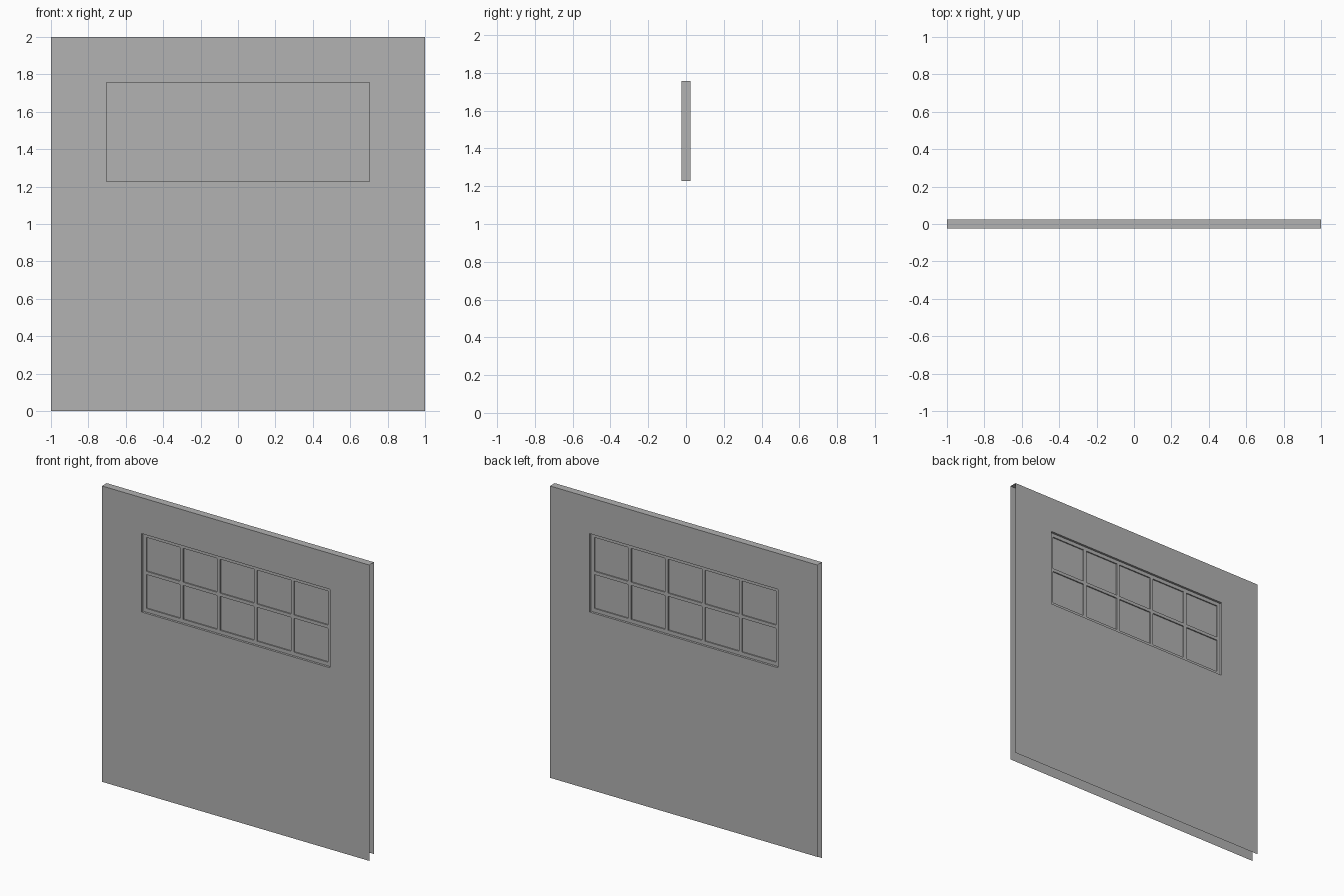
import bpy
import bmesh

if "Cube" in bpy.data.objects:
    bpy.data.objects.remove(bpy.data.objects["Cube"], do_unlink=True)

THICK = 0.05
HALF_W, HEIGHT = 1.0, 2.0
WIN_X, WIN_LOW, WIN_HIGH = 0.704, 1.227, 1.757   # window opening
BORDER, BAR = 0.025, 0.022                       # frame border and glazing bars
COLS, ROWS = 5, 2

grey = bpy.data.materials.new("plain grey")
grey.use_nodes = True
grey.diffuse_color = (0.445, 0.445, 0.445, 1)
grey.node_tree.nodes["Principled BSDF"].inputs["Base Color"].default_value = (0.445, 0.445, 0.445, 1)


def slab(xs, zs, thickness, is_hole):
    """Grid of cells in the xz plane with holes, extruded evenly about y = 0."""
    bm = bmesh.new()
    verts = [[bm.verts.new((x, -thickness / 2, z)) for z in zs] for x in xs]
    for i in range(len(xs) - 1):
        for j in range(len(zs) - 1):
            if not is_hole(i, j):
                bm.faces.new((verts[i][j], verts[i + 1][j],
                              verts[i + 1][j + 1], verts[i][j + 1]))
    front = bm.faces[:]
    new = bmesh.ops.extrude_face_region(bm, geom=front, use_keep_orig=True)["geom"]
    for v in new:
        if isinstance(v, bmesh.types.BMVert):
            v.co.y = thickness / 2
    bmesh.ops.recalc_face_normals(bm, faces=bm.faces[:])
    return bm


def finish(bm, name):
    mesh = bpy.data.meshes.new(name)
    bm.to_mesh(mesh)
    bm.free()
    mesh.materials.append(grey)
    obj = bpy.data.objects.new(name, mesh)
    bpy.context.collection.objects.link(obj)
    return obj


def spans(low, high, count):
    """Alternating bar and pane limits across one direction of the window."""
    pane = (high - low - 2 * BORDER - (count - 1) * BAR) / count
    limits = [low]
    for k in range(count):
        start = low + BORDER + k * (pane + BAR)
        limits += [start, start + pane]
    return limits + [high]


# Door panel: hollow skin, open at both sides and underneath
panel = slab([-HALF_W, -WIN_X, WIN_X, HALF_W], [0, WIN_LOW, WIN_HIGH, HEIGHT],
             THICK, lambda i, j: i == 1 and j == 1)
open_ends = [f for f in panel.faces
             if all(abs(v.co.x) > HALF_W - 0.001 for v in f.verts)
             or all(v.co.z < 0.001 for v in f.verts)]
bmesh.ops.delete(panel, geom=open_ends, context='FACES')
# The back skin stops a little above the ground
for v in panel.verts:
    if v.co.y > 0 and v.co.z < 0.001:
        v.co.z = 0.027
finish(panel, "door_panel")

# Window frame with glazing bars, set back inside the opening
frame = slab(spans(-WIN_X, WIN_X, COLS), spans(WIN_LOW, WIN_HIGH, ROWS),
             0.02, lambda i, j: i % 2 == 1 and j % 2 == 1)
finish(frame, "window_frame")

# Panes: one thin sheet running behind the bars
panes = slab([-WIN_X + 0.01, WIN_X - 0.01], [WIN_LOW + 0.01, WIN_HIGH - 0.01],
             0.004, lambda i, j: False)
finish(panes, "window_panes")
